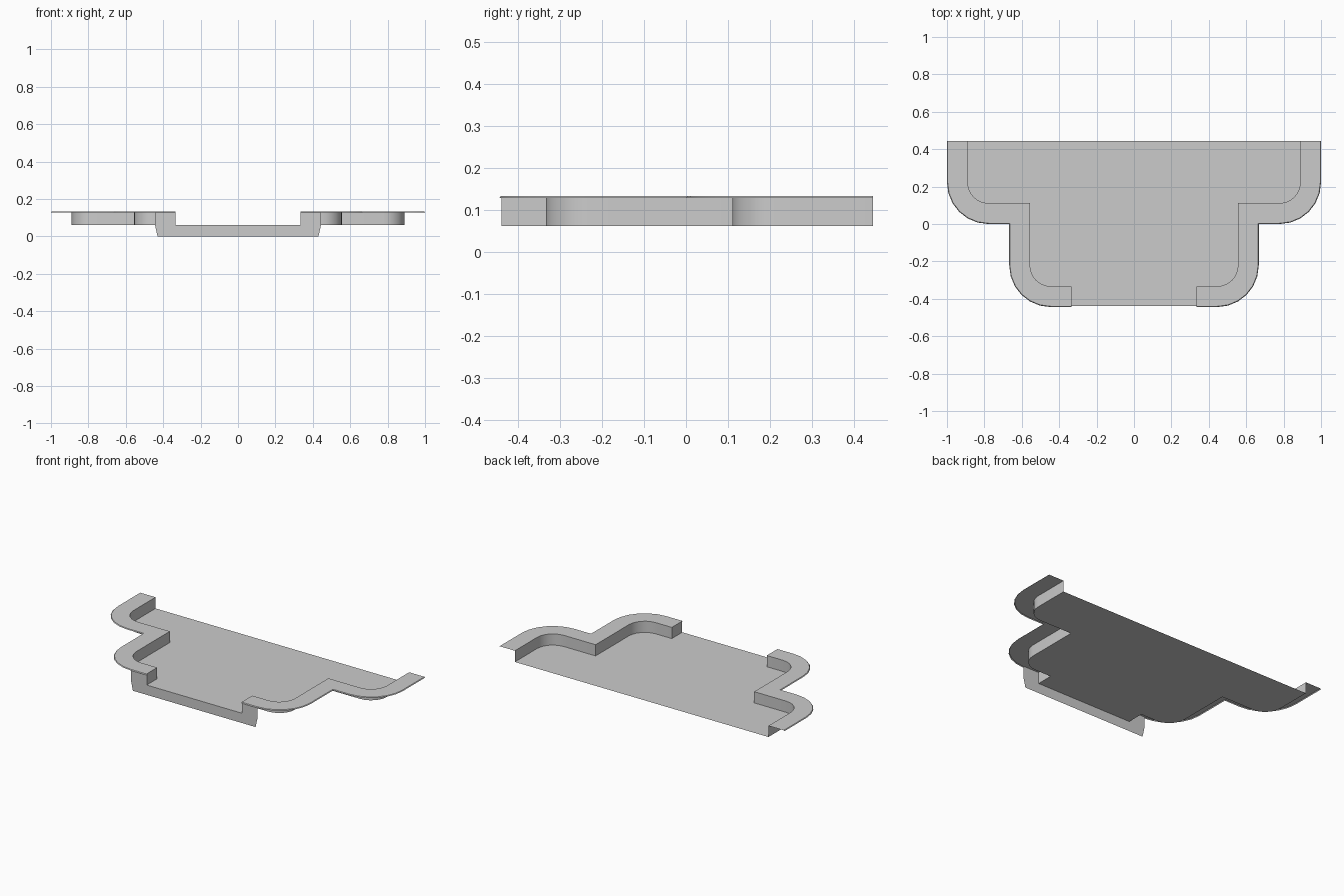
import bpy
import math

if "Cube" in bpy.data.objects:
    bpy.data.objects.remove(bpy.data.objects["Cube"])

Z0, Z1 = 0.062, 0.133      # floor height, rim height
W = 0.111                  # rim width


def make(name, verts, faces, mirror=True, smooth=False):
    mesh = bpy.data.meshes.new(name)
    mesh.from_pydata(verts, [], faces)
    ob = bpy.data.objects.new(name, mesh)
    bpy.context.collection.objects.link(ob)
    if mirror:
        ob.modifiers.new("mirror", 'MIRROR').use_clip = True
    if smooth:
        bpy.ops.object.select_all(action='DESELECT')
        ob.select_set(True)
        bpy.context.view_layer.objects.active = ob
        bpy.ops.object.shade_smooth_by_angle(angle=math.radians(30))
    return ob


def arc(cx, cy, r, n=6):
    return [(cx + r * math.cos(math.pi / 2 * i / n),
             cy - r * math.sin(math.pi / 2 * i / n)) for i in range(n + 1)]


def outline(d):
    """Right half of the stepped outline, pushed outward by d."""
    return ([(0.889 + d, 0.444)] + arc(0.778, 0.222, W + d)
            + [(0.556 + d, 0.111 - d)]
            + arc(0.445, -0.222, W + d) + [(0.333, -0.333 - d)])


# Floor sheet: runs out to the front edge between the two rim ends
half = outline(0) + [(0.333, -0.438)]
ring = half + [(-x, y) for x, y in reversed(half)]
make("floor", [(x, y, Z0) for x, y in reversed(ring)],
     [tuple(range(len(ring)))], mirror=False)

# Inner wall, flat rim and small outer lip swept along the outline
profile = [(0, Z0), (0, Z1), (W - 0.004, Z1), (W, Z1 - 0.005)]
rows = [outline(d) for d, z in profile]
n = len(rows[0])
verts = [(x, y, z) for row, (d, z) in zip(rows, profile) for x, y in row]
faces = [(j * n + i, j * n + i + 1, (j + 1) * n + i + 1, (j + 1) * n + i)
         for j in range(len(profile) - 1) for i in range(n - 1)]
make("wall_and_rim", verts, faces, smooth=True)

# End cap and front panel closing each rim end
x0, x1, yf = 0.333, 0.444, -0.438
make("rim_end",
     [(x0, -0.333, Z0), (x0, yf, Z0), (x0, yf, Z1), (x0, -0.333, Z1),
      (x1, yf, Z0), (x1, yf, Z1)],
     [(3, 2, 1, 0), (1, 4, 5, 2)])

# Thin front skirt reaching the ground
make("front_skirt",
     [(-x1, yf, Z0), (x1, yf, Z0), (0.43, yf, 0), (-0.43, yf, 0)],
     [(0, 1, 2, 3)], mirror=False)
